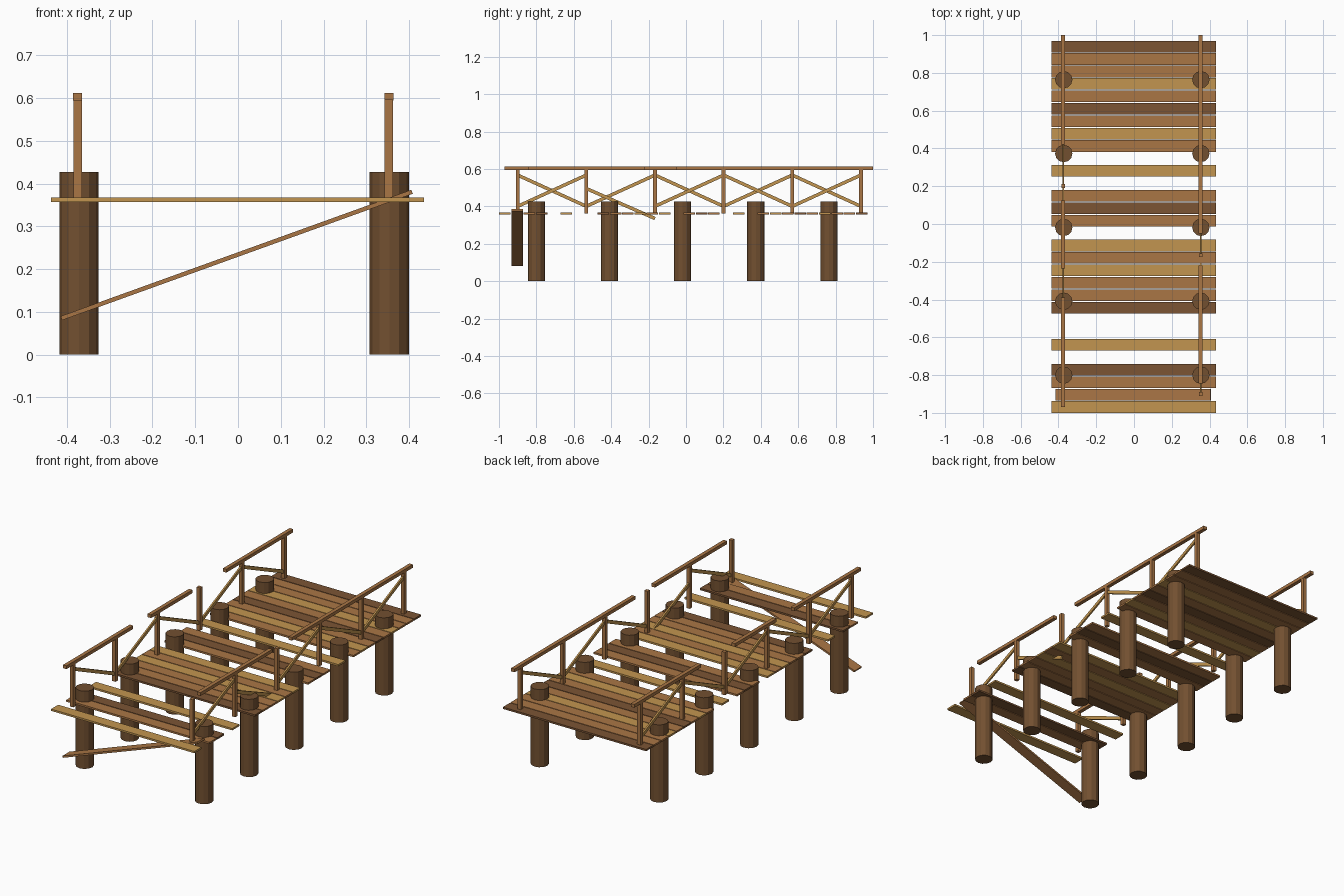
import bpy
from math import atan2, hypot
from mathutils import Matrix

if "Cube" in bpy.data.objects:
    bpy.data.objects.remove(bpy.data.objects["Cube"])


def material(name, rgb):
    m = bpy.data.materials.new(name)
    m.diffuse_color = (*rgb, 1)
    m.use_nodes = True
    m.node_tree.nodes["Principled BSDF"].inputs["Base Color"].default_value = m.diffuse_color
    return m


BROWN = material("brown_wood", (0.40, 0.18, 0.06))
LIGHT = material("light_wood", (0.54, 0.30, 0.08))
DARK = material("dark_wood", (0.20, 0.09, 0.034))
PILE = material("pile_wood", (0.17, 0.08, 0.03))


def box(name, centre, size, mat, angle=0, axis='X'):
    bpy.ops.mesh.primitive_cube_add(size=1)
    o = bpy.context.object
    o.name = name
    o.data.transform(Matrix.Diagonal((*size, 1)))
    o.data.transform(Matrix.Rotation(angle, 4, axis))
    o.location = centre
    o.data.materials.append(mat)
    return o


def brace(name, x, y0, z0, y1, z1):
    box(name, (x, (y0 + y1) / 2, (z0 + z1) / 2),
        (0.009, hypot(y1 - y0, z1 - z0), 0.018), LIGHT, atan2(z1 - z0, y1 - y0))


# Round piles in five pairs
for i in range(5):
    for side, x in (("left", -0.372), ("right", 0.354)):
        bpy.ops.mesh.primitive_cylinder_add(
            vertices=12, radius=0.046, depth=0.427,
            location=(x, -0.80 + 0.391 * i, 0.2135))
        o = bpy.context.object
        o.name = f"{side}_pile_{i + 1}"
        o.data.materials.append(PILE)

# Deck planks front to back: L light, B brown, D dark, T fallen, . missing
MATS = {"L": LIGHT, "B": BROWN, "D": DARK}
for i, c in enumerate("LTBD.L..DBBLBL.BDB.L.BLBDBLBBD"):
    y = -0.969 + 0.0658 * i
    if c == "T":
        box("fallen_plank", (-0.003, y, 0.233), (0.872, 0.0615, 0.01),
            BROWN, -atan2(0.295, 0.818), 'Y')
    elif c != ".":
        box(f"deck_plank_{i + 1}", (-0.001, y, 0.362), (0.872, 0.0615, 0.01), MATS[c])

# Railings with broken handrails
POSTS = [-0.90 + 0.367 * i for i in range(6)]
RAILS = {"left": [(-0.97, -0.39), (-0.235, 0.125), (0.42, 1.0)],
         "right": [(-0.845, -0.22), (-0.05, 1.0)]}
for side, x in (("left", -0.375), ("right", 0.353)):
    for i, y in enumerate(POSTS):
        box(f"{side}_rail_post_{i + 1}", (x, y, 0.479), (0.02, 0.02, 0.236), BROWN)
    for i, (a, b) in enumerate(RAILS[side]):
        box(f"{side}_handrail_{i + 1}", (x, (a + b) / 2, 0.603), (0.021, b - a, 0.018), BROWN)
    # One diagonal per bay, zigzagging oppositely on the two sides
    for i in range(5):
        y0, y1 = POSTS[i], POSTS[i + 1]
        if side == "right" and i == 1:
            brace("slipped_brace", x, y0, 0.495, y1, 0.335)
            continue
        falling = (i % 2 == 0) == (side == "left")
        z0, z1 = (0.567, 0.40) if falling else (0.40, 0.567)
        brace(f"{side}_brace_{i + 1}", x, y0, z0, y1, z1)
